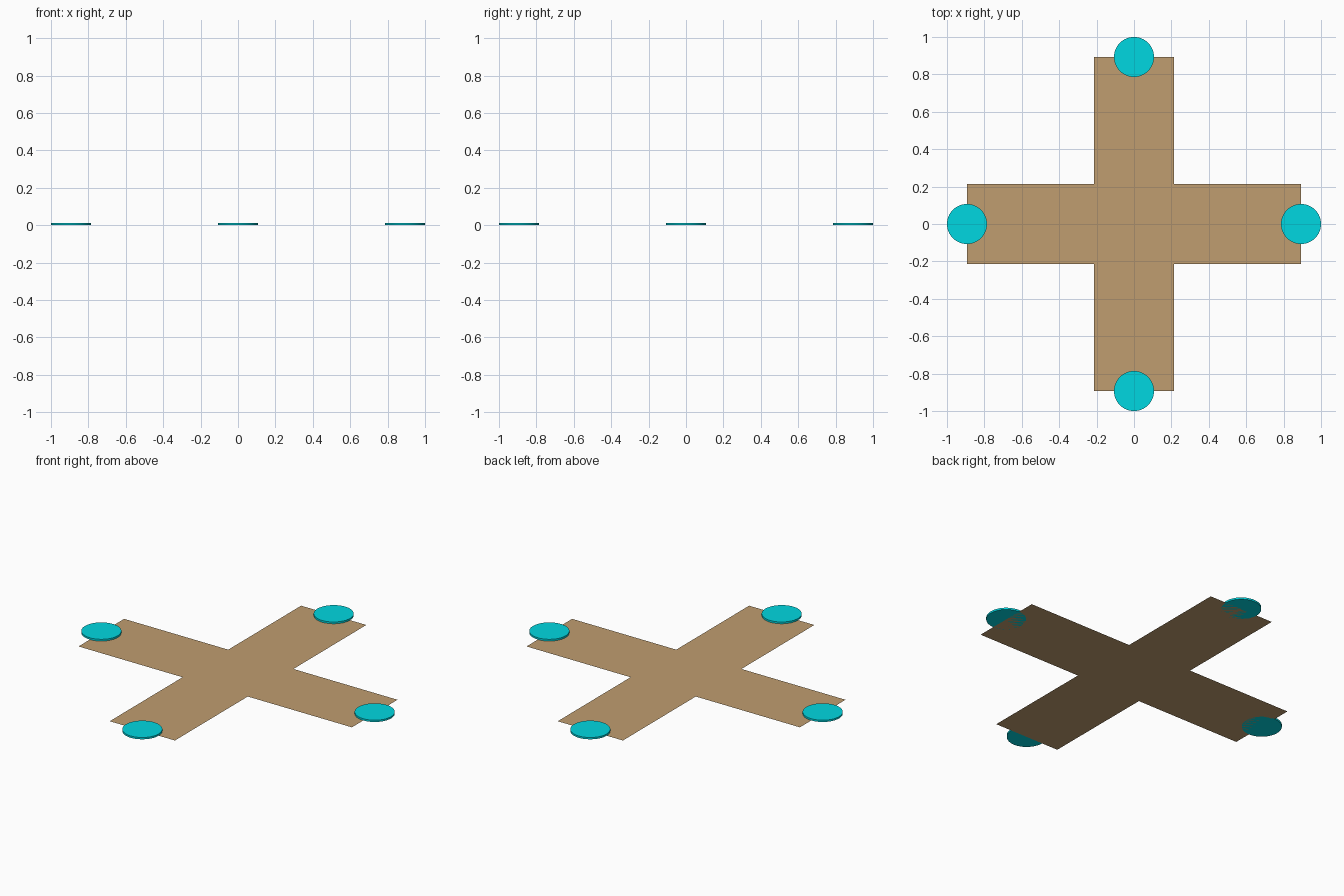
import bpy, math

if "Cube" in bpy.data.objects:
    bpy.data.objects.remove(bpy.data.objects["Cube"])

ARM = 0.893      # distance from centre to arm end
HALF = 0.213     # half the arm width
RADIUS = 0.107   # disc radius
THICK = 0.0107   # disc thickness


def material(name, color):
    mat = bpy.data.materials.new(name)
    mat.diffuse_color = color
    mat.use_nodes = True
    mat.node_tree.nodes["Principled BSDF"].inputs["Base Color"].default_value = mat.diffuse_color
    return mat


tan = material("tan", (0.53, 0.34, 0.16, 1))
cyan = material("cyan", (0.0, 0.68, 0.75, 1))

# Flat cross-shaped sheet: three points of one quarter, turned four times
corner = [(HALF, HALF), (HALF, ARM), (-HALF, ARM)]
verts = []
for i in range(4):
    a = i * math.pi / 2
    c, s = math.cos(a), math.sin(a)
    verts += [(x * c - y * s, x * s + y * c, 0) for x, y in corner]
n = len(verts)
inner = list(range(0, n, 3))
faces = [inner] + [[i, i + 1, i + 2, (i + 3) % n] for i in inner]
mesh = bpy.data.meshes.new("cross_sheet")
mesh.from_pydata(verts, [], faces)
mesh.materials.append(tan)
bpy.context.collection.objects.link(bpy.data.objects.new("cross_sheet", mesh))

# A thin round disc centred on each arm end
for name, dx, dy in (("right", 1, 0), ("back", 0, 1), ("left", -1, 0), ("front", 0, -1)):
    bpy.ops.mesh.primitive_cylinder_add(
        vertices=64, radius=RADIUS, depth=THICK,
        location=(dx * ARM, dy * ARM, THICK / 2))
    disc = bpy.context.object
    disc.name = name + "_disc"
    disc.data.materials.append(cyan)
    bpy.ops.object.shade_smooth_by_angle()
